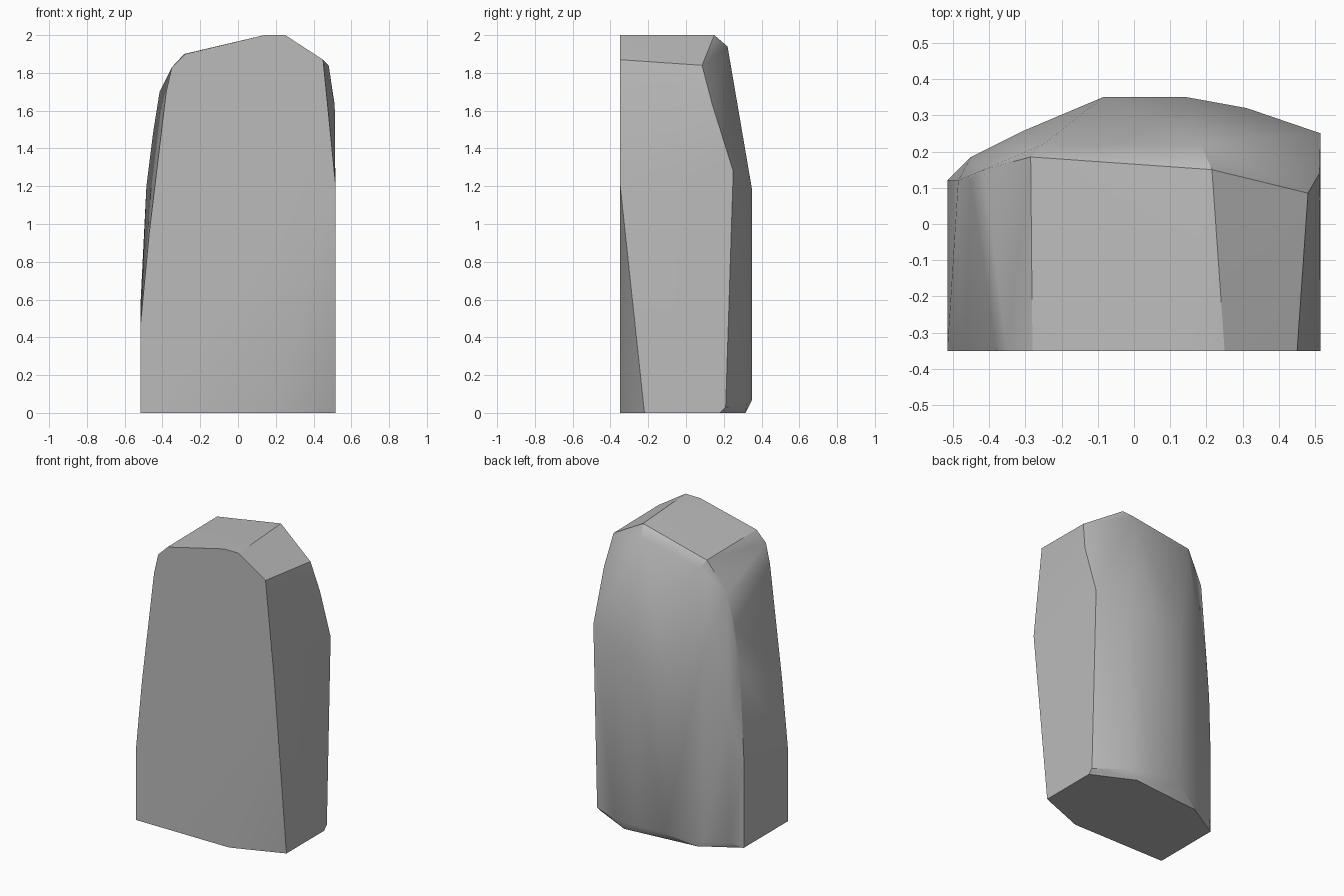
import bpy
import bmesh
import math

FRONT_Y = -0.35
BACK_Y = 0.35

cube = bpy.data.objects.get("Cube")
if cube:
    bpy.data.objects.remove(cube, do_unlink=True)


def make_material(name, colour):
    material = bpy.data.materials.new(name)
    material.use_nodes = True
    material.diffuse_color = colour
    shader = material.node_tree.nodes["Principled BSDF"]
    shader.inputs["Base Color"].default_value = colour
    shader.inputs["Roughness"].default_value = 0.9
    return material


def build_hull(name, points, material, smooth_angle):
    """Wrap a tight skin around the corner points of the stone."""
    bm = bmesh.new()
    for point in points:
        bm.verts.new(point)
    hull = bmesh.ops.convex_hull(bm, input=bm.verts[:])
    inside = [item for item in hull["geom_interior"] + hull["geom_unused"]
              if isinstance(item, bmesh.types.BMVert)]
    bmesh.ops.delete(bm, geom=list(set(inside)), context="VERTS")
    bmesh.ops.dissolve_limit(bm, angle_limit=math.radians(1),
                             verts=bm.verts[:], edges=bm.edges[:])
    bmesh.ops.recalc_face_normals(bm, faces=bm.faces[:])
    mesh = bpy.data.meshes.new(name)
    bm.to_mesh(mesh)
    bm.free()
    mesh.materials.append(material)
    stone = bpy.data.objects.new(name, mesh)
    bpy.context.collection.objects.link(stone)
    bpy.context.view_layer.objects.active = stone
    stone.select_set(True)
    bpy.ops.object.shade_smooth_by_angle(angle=math.radians(smooth_angle))
    return stone


# Flat front face, as an (x, z) outline
front_outline = [
    (0.18, 0), (-0.515, 0), (-0.515, 0.48), (-0.47, 0.95), (-0.38, 1.7),
    (-0.35, 1.83), (-0.28, 1.9), (0.14, 2), (0.25, 2), (0.45, 1.87),
    (0.515, 1.22),
]

# Footprint on the ground, as an (x, y) outline behind the front edge
base_outline = [
    (0.515, -0.22), (0.515, 0.18), (0.24, 0.315), (-0.27, 0.265),
    (-0.515, 0.12),
]

# Upright edges of the rounded back: x, y, bottom z, top z
back_columns = [
    (0.31, 0.32, 0.05, 1.2),
    (0.145, BACK_Y, 0.07, 1.18),
    (-0.085, BACK_Y, 0.07, 1.18),
    (-0.31, 0.255, 0.04, 1.3),
    (-0.45, 0.185, 0.04, 0.9),
]

# Corner running up the left side, leaning in towards the crown
left_edge = [
    (-0.515, 0.12, 0.6), (-0.485, 0.12, 1.2),
    (-0.45, 0.125, 1.48), (-0.415, 0.15, 1.7),
]

# Corner running up the right side
right_edge = [
    (0.515, 0.21, 0.03), (0.515, 0.25, 1.28),
    (0.512, 0.14, 1.63), (0.48, 0.085, 1.84),
]

# Sloping crown with its narrow rear chamfer
crown = [
    (-0.285, 0.185, 1.9), (0.215, 0.15, 2),
    (-0.25, 0.22, 1.85), (0.185, 0.22, 1.94),
]

corners = [(x, FRONT_Y, z) for x, z in front_outline]
corners += [(x, y, 0) for x, y in base_outline]
for x, y, low, high in back_columns:
    corners += [(x, y, low), (x, y, high)]
corners += left_edge + right_edge + crown

stone_grey = make_material("stone grey", (0.5, 0.5, 0.5, 1))
build_hull("standing_stone", corners, stone_grey, 30)
